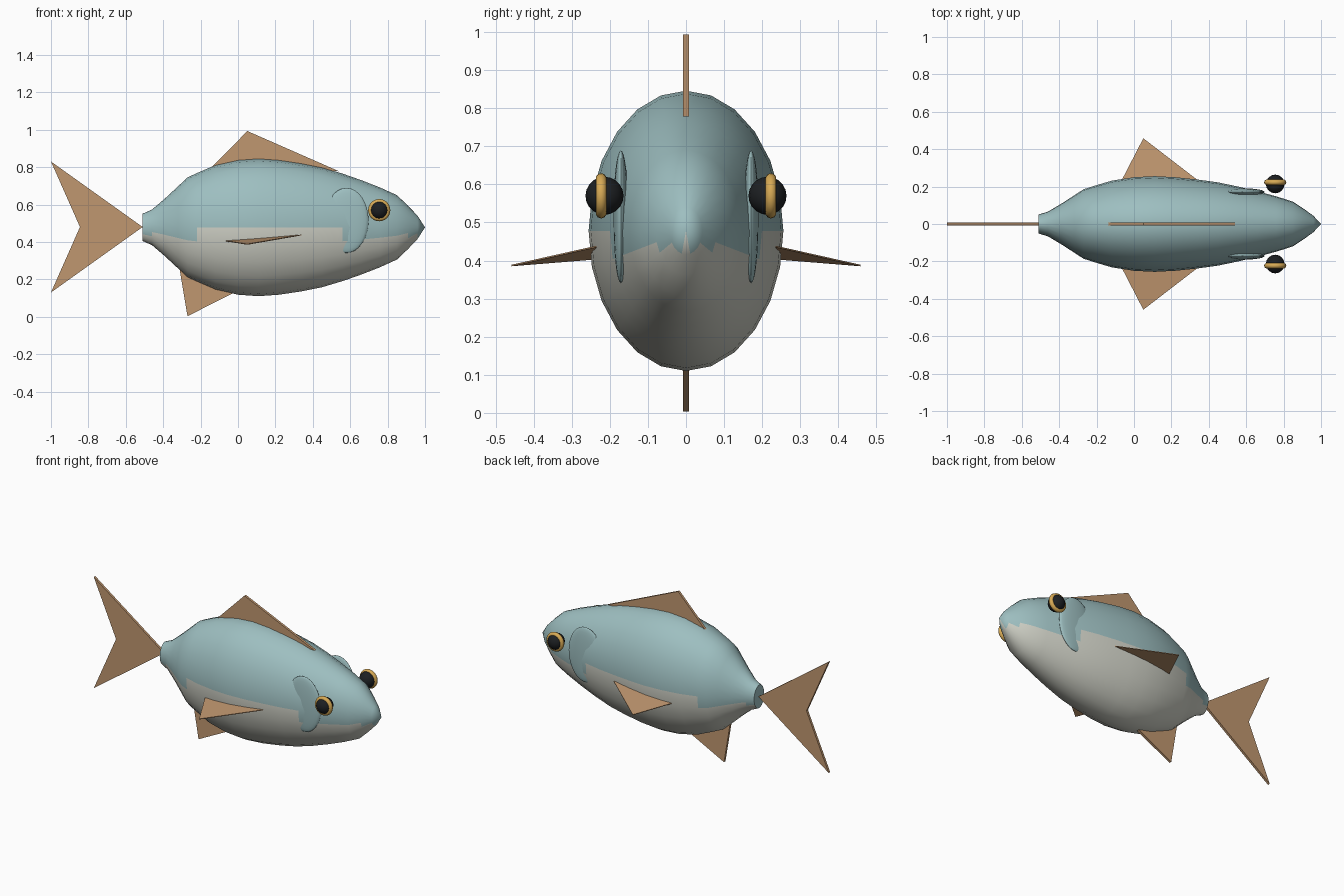
import bpy, bmesh
from math import sin, cos, pi, radians
from mathutils import Matrix

if "Cube" in bpy.data.objects:
    bpy.data.objects.remove(bpy.data.objects["Cube"])


def material(name, rgb):
    m = bpy.data.materials.new(name)
    m.diffuse_color = (*rgb, 1)
    m.use_nodes = True
    m.node_tree.nodes["Principled BSDF"].inputs["Base Color"].default_value = m.diffuse_color
    return m


TEAL = material("teal", (0.34, 0.52, 0.53))
BELLY = material("belly", (0.62, 0.63, 0.56))
TAN = material("tan", (0.53, 0.31, 0.16))
BLACK = material("black", (0.012, 0.014, 0.016))
GOLD = material("gold", (0.68, 0.40, 0.09))


def make_object(name, bm, mats, smooth=None):
    bmesh.ops.recalc_face_normals(bm, faces=bm.faces)
    me = bpy.data.meshes.new(name)
    bm.to_mesh(me)
    bm.free()
    for m in mats:
        me.materials.append(m)
    ob = bpy.data.objects.new(name, me)
    bpy.context.collection.objects.link(ob)
    if smooth:
        bpy.ops.object.select_all(action='DESELECT')
        ob.select_set(True)
        bpy.context.view_layer.objects.active = ob
        bpy.ops.object.shade_smooth_by_angle(angle=radians(smooth))
    return ob


# Body: profile (x, radius) spun around the x axis and narrowed in y
CZ, NARROW, N = 0.478, 0.695, 24
profile = [(-.51, .073), (-.46, .095), (-.39, .155), (-.32, .22), (-.27, .267),
           (-.22, .29), (-.12, .333), (0, .36), (.11, .368), (.22, .36),
           (.34, .342), (.45, .32), (.56, .287), (.66, .252), (.76, .213),
           (.85, .172), (.91, .115), (.96, .062)]
bm = bmesh.new()
rings = [[bm.verts.new((x, r * NARROW * cos(2 * pi * i / N), CZ + r * sin(2 * pi * i / N)))
          for i in range(N)] for x, r in profile]
for a, b in zip(rings, rings[1:]):
    for i in range(N):
        j = (i + 1) % N
        bm.faces.new((a[i], a[j], b[j], b[i]))
nose = bm.verts.new((1, 0, CZ))
for i in range(N):
    bm.faces.new((rings[-1][i], rings[-1][(i + 1) % N], nose))
bm.faces.new(rings[0])
# pale belly below the side line
for f in bm.faces:
    if len(f.verts) < N and f.calc_center_median().z < 0.4395:
        f.material_index = 1
make_object("body", bm, [TEAL, BELLY], 50)


# Flat fins in the centre plane
def plate(name, points, thickness):
    bm = bmesh.new()
    bm.faces.new([bm.verts.new(p) for p in points])
    ob = make_object(name, bm, [TAN])
    s = ob.modifiers.new("thickness", 'SOLIDIFY')
    s.thickness = thickness
    s.offset = 0
    return ob


for name, outline in {
    "dorsal_fin": [(-.15, .79), (.05, .993), (.54, .778)],
    "anal_fin": [(-.32, .30), (-.27, .003), (.05, .165)],
    "tail_fin": [(-.51, .48), (-1, .83), (-.845, .48), (-1, .13)],
}.items():
    plate(name, [(x, 0, z) for x, z in outline], 0.015)


def ellipsoid(name, centre, size, mat, seg, rings):
    bm = bmesh.new()
    bmesh.ops.create_uvsphere(bm, u_segments=seg, v_segments=rings, radius=1,
                              matrix=Matrix.LocRotScale(centre, None, size))
    return make_object(name, bm, [mat], 50)


# Paired parts on both sides
for side, s in (("left", 1), ("right", -1)):
    plate(side + "_pectoral_fin",
          [(-.065, s * .235, .405), (.05, s * .458, .387), (.34, s * .235, .437)], 0.004)
    ellipsoid(side + "_gill_cover", (.58, s * .171, .515), (.118, .02, .174), TEAL, 24, 16)
    ellipsoid(side + "_eye", (.755, s * .214, .57), (.05, .05, .05), BLACK, 16, 10)
    bpy.ops.mesh.primitive_torus_add(location=(.755, s * .223, .57), rotation=(pi / 2, 0, 0),
                                     major_radius=.045, minor_radius=.0145,
                                     major_segments=24, minor_segments=10)
    ring = bpy.context.object
    ring.name = side + "_eye_ring"
    ring.data.materials.append(GOLD)
    bpy.ops.object.shade_smooth_by_angle(angle=radians(50))
